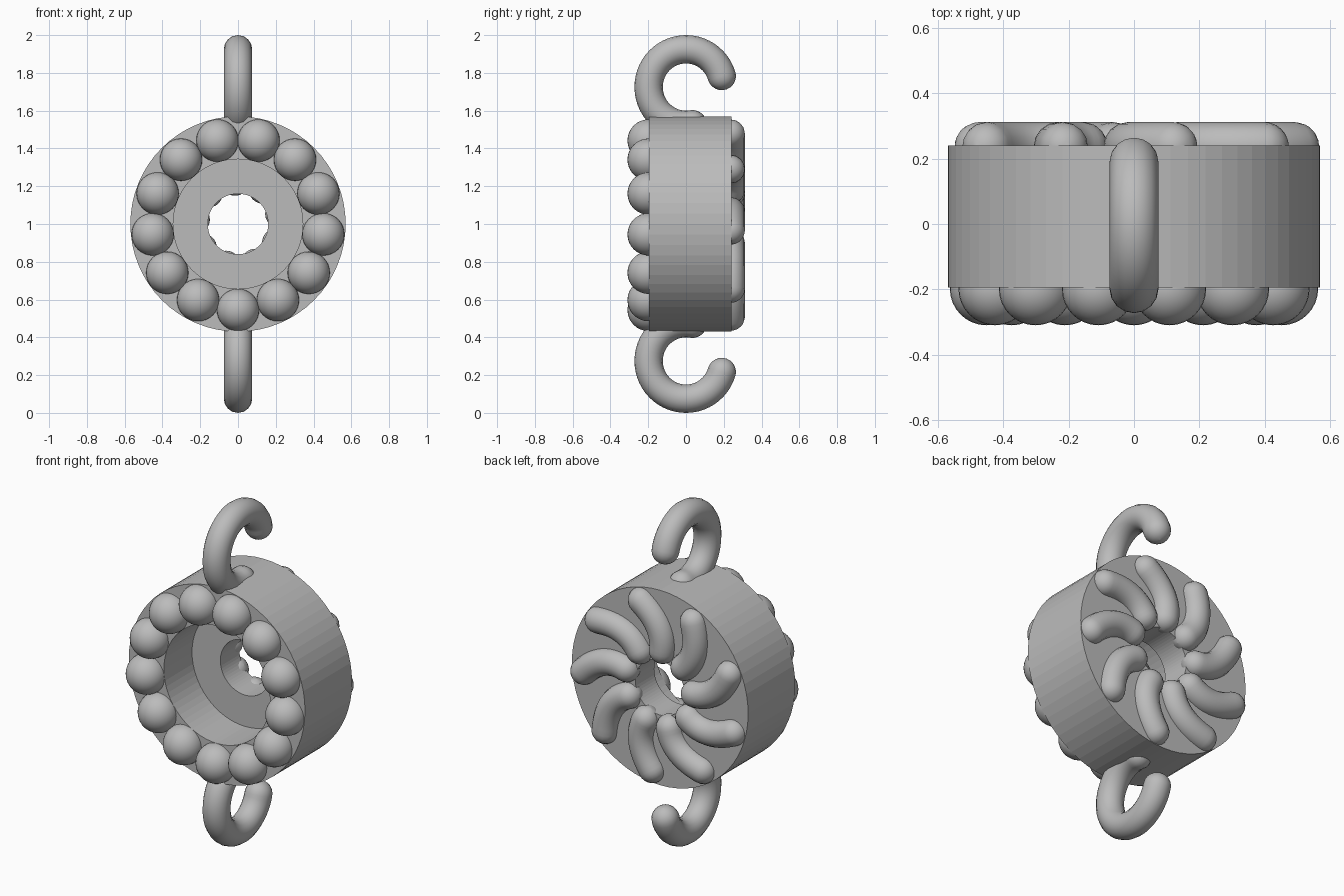
import bpy, bmesh
from math import sin, cos, pi, radians, tau
from mathutils import Vector

cube = bpy.data.objects.get("Cube")
if cube:
    bpy.data.objects.remove(cube)

gray = bpy.data.materials.new("plain_gray")
gray.use_nodes = True
gray.diffuse_color = (0.5, 0.5, 0.5, 1)
gray.node_tree.nodes["Principled BSDF"].inputs["Base Color"].default_value = (0.5, 0.5, 0.5, 1)

CENTRE = Vector((0, 0, 1))   # drum axis runs along y through here
FRONT, BACK = -0.195, 0.24


def on_drum(radius, angle, y):
    """Point at a polar position around the drum axis."""
    return CENTRE + Vector((radius * cos(angle), y, radius * sin(angle)))


def link(name, data):
    obj = bpy.data.objects.new(name, data)
    bpy.context.collection.objects.link(obj)
    data.materials.append(gray)
    return obj


def round_tube(name, path, radius):
    """Sweep a circle along a path and close it with hemispherical ends."""
    steps = [radians(a) for a in range(15, 91, 15)]
    start = (path[0] - path[1]).normalized()
    end = (path[-1] - path[-2]).normalized()
    rings = [(path[0] + start * radius * sin(t), max(cos(t), 0.01)) for t in reversed(steps)]
    rings += [(p, 1) for p in path]
    rings += [(path[-1] + end * radius * sin(t), max(cos(t), 0.01)) for t in steps]

    curve = bpy.data.curves.new(name, "CURVE")
    curve.dimensions = "3D"
    curve.bevel_depth = radius
    curve.bevel_resolution = 6
    curve.use_fill_caps = True
    spline = curve.splines.new("POLY")
    spline.points.add(len(rings) - 1)
    for point, (co, scale) in zip(spline.points, rings):
        point.co = (*co, 1)
        point.radius = scale
    obj = link(name, curve)
    bpy.ops.object.select_all(action="DESELECT")
    obj.select_set(True)
    bpy.context.view_layer.objects.active = obj
    bpy.ops.object.convert(target="MESH")
    bpy.ops.object.shade_smooth()


# Drum: stepped profile spun around the y axis
profile = [(0.57, FRONT), (0.57, BACK), (0.16, BACK), (0.16, 0.065), (0.343, 0.065), (0.343, FRONT)]
bm = bmesh.new()
verts = [bm.verts.new(CENTRE + Vector((r, y, 0))) for r, y in profile]
edges = [bm.edges.new((verts[i - 1], v)) for i, v in enumerate(verts)]
bmesh.ops.spin(bm, geom=verts + edges, cent=CENTRE, axis=(0, 1, 0), angle=tau, steps=64)
bmesh.ops.remove_doubles(bm, verts=bm.verts, dist=0.0005)
bmesh.ops.recalc_face_normals(bm, faces=bm.faces)
drum_mesh = bpy.data.meshes.new("drum")
bm.to_mesh(drum_mesh)
bm.free()
link("drum", drum_mesh)

# Ring of balls half sunk into the front rim
BALLS = 13
bm = bmesh.new()
bmesh.ops.create_uvsphere(bm, u_segments=32, v_segments=16, radius=0.112)
for face in bm.faces:
    face.smooth = True
ball_mesh = bpy.data.meshes.new("rim_ball")
bm.to_mesh(ball_mesh)
bm.free()
ball_mesh.materials.append(gray)
for i in range(BALLS):
    ball = bpy.data.objects.new(f"rim_ball_{i + 1}", ball_mesh)
    ball.location = on_drum(0.455, -pi / 2 + tau * i / BALLS, FRONT - 0.003)
    bpy.context.collection.objects.link(ball)

# Swirl of curved fins half sunk into the back
FINS = 9
for i in range(FINS):
    a = radians(36) + tau * i / FINS
    inner = on_drum(0.225, a + radians(18), BACK - 0.003)
    middle = on_drum(0.36, a + radians(13), BACK - 0.003)
    outer = on_drum(0.493, a, BACK - 0.003)
    control = 2 * middle - (inner + outer) / 2
    path = []
    for k in range(13):
        t = k / 12
        path.append(inner * (1 - t) ** 2 + control * 2 * t * (1 - t) + outer * t ** 2)
    round_tube(f"back_fin_{i + 1}", path, 0.075)

# Hooks: open rings above and below, mirrored about the drum axis
for name, side in (("top_hook", 1), ("bottom_hook", -1)):
    path = []
    for k in range(41):
        a = radians(17 + 263 * k / 40)
        path.append(CENTRE + Vector((0, 0.198 * cos(a), side * (0.725 + 0.2 * sin(a)))))
    round_tube(name, path, 0.075)
